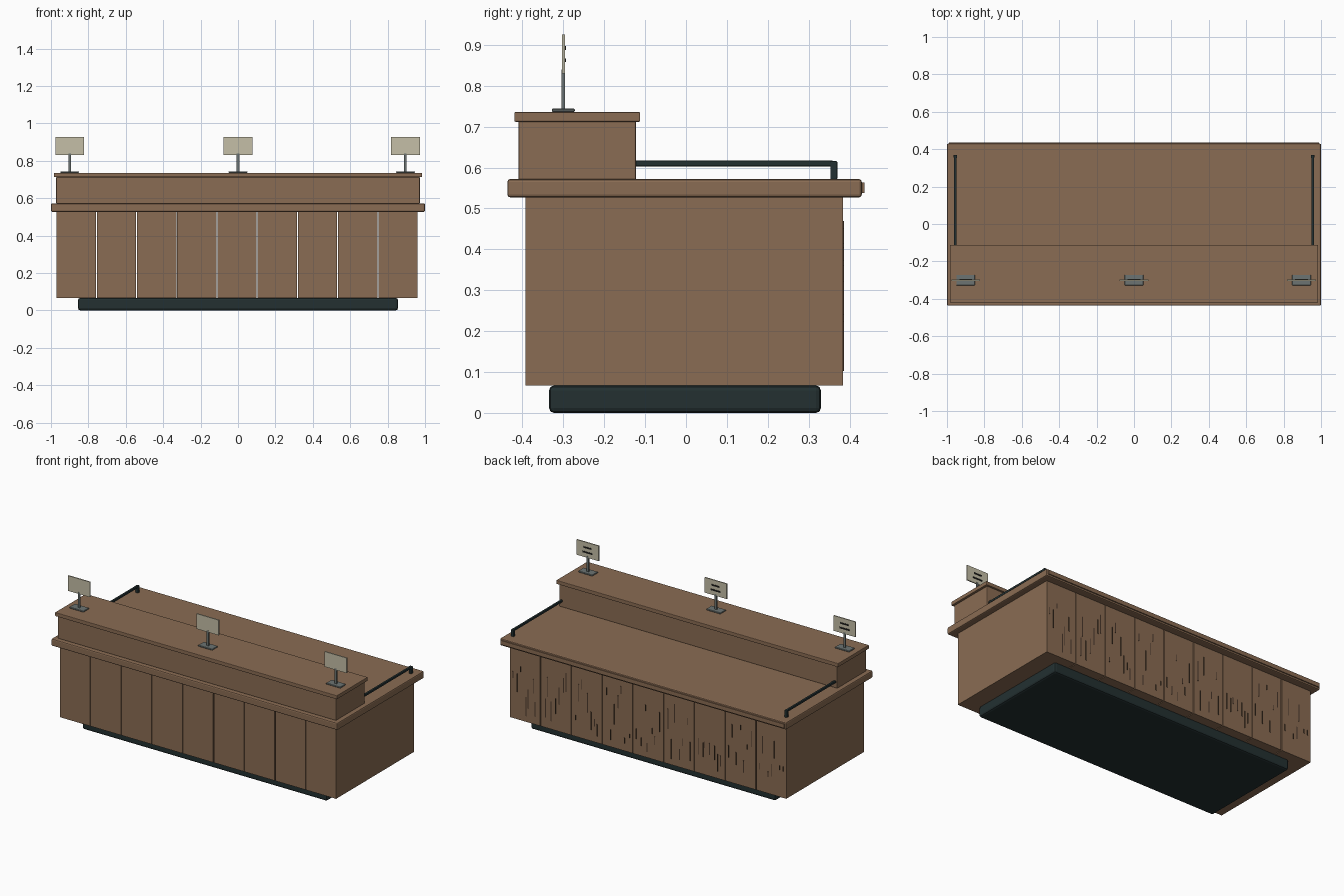
import bpy
import bmesh
import random
from mathutils import Matrix, Vector

if "Cube" in bpy.data.objects:
    bpy.data.objects.remove(bpy.data.objects["Cube"], do_unlink=True)


def srgb(c):
    c /= 255
    return c / 12.92 if c < 0.04 else ((c + 0.055) / 1.055) ** 2.4


def material(name, r, g, b):
    m = bpy.data.materials.new(name)
    col = (srgb(r), srgb(g), srgb(b), 1)
    m.use_nodes = True
    m.diffuse_color = col
    m.node_tree.nodes["Principled BSDF"].inputs["Base Color"].default_value = col
    return m


WOOD = material("brown wood", 138, 108, 83)
GRAIN = material("dark wood grain", 72, 55, 42)
DARK = material("dark green black", 35, 48, 49)
METAL = material("grey metal", 108, 116, 114)
CARD = material("cream card", 197, 191, 167)
INK = material("black ink", 30, 30, 28)


def boxes(name, mat, spans, bevel=0.0, segments=2):
    """One object made of boxes, each given as (x0, x1, y0, y1, z0, z1)."""
    bm = bmesh.new()
    for x0, x1, y0, y1, z0, z1 in spans:
        centre = Vector((x0 + x1, y0 + y1, z0 + z1)) / 2
        size = Matrix.Diagonal((x1 - x0, y1 - y0, z1 - z0, 1))
        bmesh.ops.create_cube(bm, size=1, matrix=Matrix.Translation(centre) @ size)
    if bevel:
        bmesh.ops.bevel(bm, geom=bm.edges[:], offset=bevel, segments=segments,
                        profile=0.5, affect='EDGES')
    mesh = bpy.data.meshes.new(name)
    bm.to_mesh(mesh)
    bm.free()
    mesh.materials.append(mat)
    ob = bpy.data.objects.new(name, mesh)
    bpy.context.collection.objects.link(ob)
    return ob


# Recessed plinth
boxes("plinth", DARK, [(-0.855, 0.855, -0.335, 0.33, 0, 0.067)], 0.012)

# Body of wide planks with narrow gaps
PLANKS, LEFT, PITCH, GAP = 9, -0.97, 0.215, 0.005
BACK = 0.384
starts = [LEFT + i * PITCH for i in range(PLANKS)]
boxes("body_planks", WOOD,
      [(x, x + PITCH - GAP, -0.392, BACK, 0.067, 0.53) for x in starts])

# Short vertical grain marks scattered over the back
random.seed(4)
marks = []
for x in starts:
    for k in range(7):
        mx = x + 0.025 + k * 0.026 + random.uniform(-0.008, 0.008)
        length = random.uniform(0.02, 0.13)
        z = random.uniform(0.1, 0.47 - length)
        marks.append((mx, mx + 0.005, BACK - 0.002, BACK + 0.002, z, z + length))
boxes("back_grain_marks", GRAIN, marks)

# Worktop with a slim back edge strip
boxes("worktop", WOOD, [(-1, 1, -0.437, 0.43, 0.527, 0.572)], 0.007)
boxes("worktop_back_strip", WOOD, [(-0.99, 0.99, 0.425, 0.437, 0.538, 0.564)])

# Raised front shelf
boxes("raised_shelf", WOOD, [(-0.972, 0.972, -0.41, -0.122, 0.57, 0.713)], 0.004)
boxes("raised_shelf_top", WOOD, [(-0.985, 0.985, -0.42, -0.112, 0.712, 0.736)], 0.003)

# Side rails
for side, x in (("left", 0.955), ("right", -0.955)):
    boxes(side + "_rail", DARK, [(x - 0.007, x + 0.007, -0.13, 0.36, 0.603, 0.617)], 0.003)
    boxes(side + "_rail_post", DARK, [(x - 0.009, x + 0.009, 0.353, 0.37, 0.57, 0.616)], 0.003)

# Small standing signs with plain marking bars on the back
Y = -0.3
for side, x in (("right", -0.9), ("middle", 0), ("left", 0.895)):
    boxes(side + "_sign_foot", METAL, [(x - 0.05, x + 0.05, Y - 0.028, Y + 0.028, 0.736, 0.744)], 0.002, 1)
    boxes(side + "_sign_pole", METAL, [(x - 0.007, x + 0.007, Y - 0.004, Y + 0.004, 0.743, 0.84)])
    boxes(side + "_sign_card", CARD, [(x - 0.077, x + 0.077, Y - 0.0035, Y + 0.0035, 0.83, 0.926)])
    boxes(side + "_sign_bars", INK,
          [(x - w, x + w, Y + 0.003, Y + 0.006, z, z + 0.009)
           for w, z in ((0.028, 0.888), (0.034, 0.858))])
